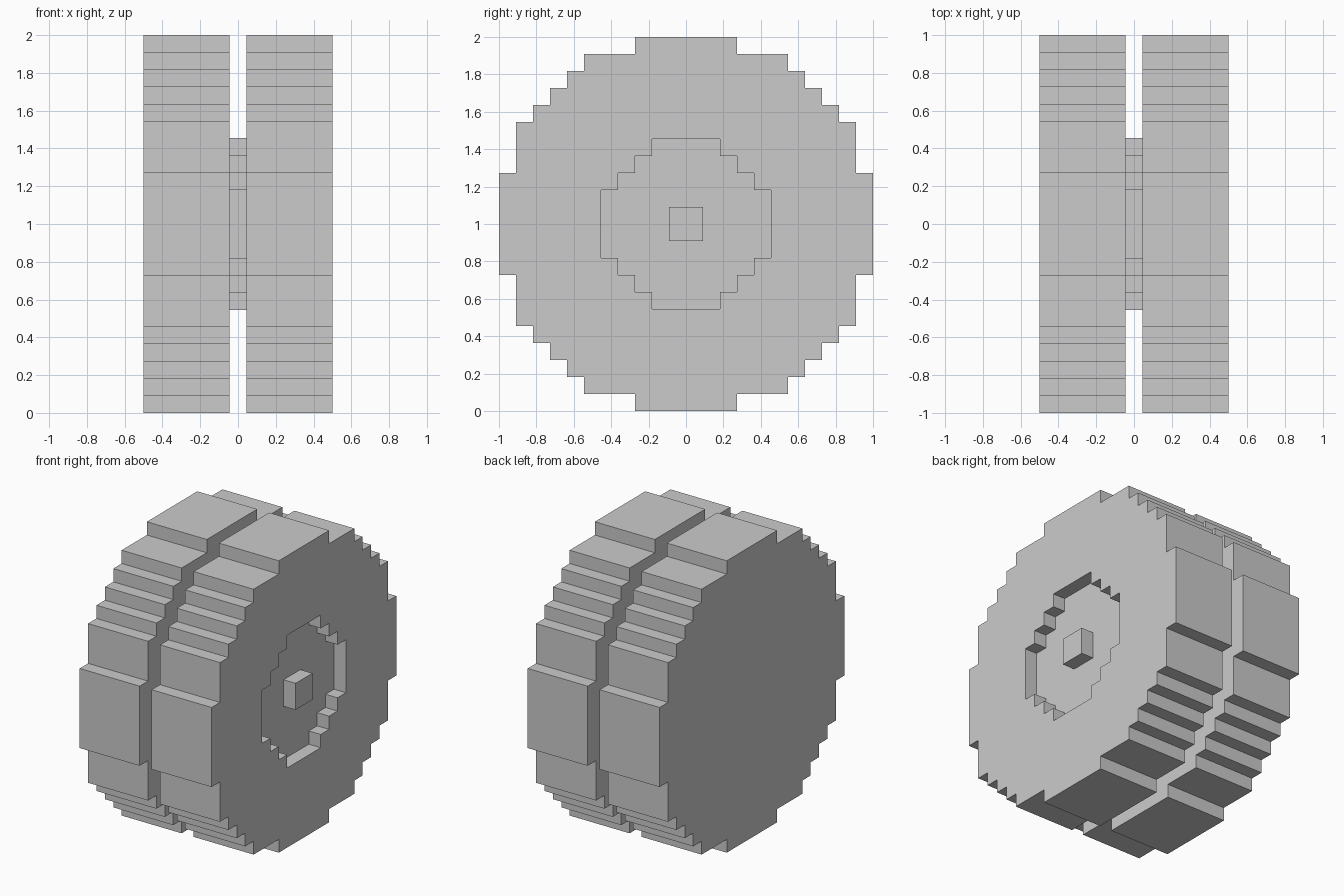
import bpy
import bmesh

cube = bpy.data.objects.get("Cube")
if cube:
    bpy.data.objects.remove(cube, do_unlink=True)

U = 1 / 11  # size of one block

grey = bpy.data.materials.new("plain grey")
grey.use_nodes = True
colour = (0.6, 0.6, 0.6, 1)
grey.diffuse_color = colour
grey.node_tree.nodes["Principled BSDF"].inputs["Base Color"].default_value = colour


def stepped_outline(steps):
    """Closed stepped outline from (half width, height) pairs, top step first."""
    quarter = []
    for i, (w, h) in enumerate(steps):
        if i:
            quarter.append((steps[i - 1][0], h))
        quarter.append((w, h))
    right = quarter + [(y, -z) for y, z in reversed(quarter)]
    return right + [(-y, z) for y, z in reversed(right)]


def extrude_part(name, steps, x0, x1):
    """Extrude a stepped outline along x, sizes in blocks."""
    bm = bmesh.new()
    face = bm.faces.new([bm.verts.new((x0 * U, y * U, z * U + 1))
                         for y, z in stepped_outline(steps)])
    top = bmesh.ops.extrude_face_region(bm, geom=[face], use_keep_orig=True)["geom"]
    bmesh.ops.translate(bm, vec=((x1 - x0) * U, 0, 0),
                        verts=[g for g in top if isinstance(g, bmesh.types.BMVert)])
    bmesh.ops.recalc_face_normals(bm, faces=bm.faces)
    mesh = bpy.data.meshes.new(name)
    bm.to_mesh(mesh)
    bm.free()
    mesh.materials.append(grey)
    obj = bpy.data.objects.new(name, mesh)
    bpy.context.collection.objects.link(obj)
    return obj


TREAD = [(3, 11), (6, 10), (7, 9), (8, 8), (9, 7), (10, 6), (11, 3)]
HUB = [(2, 5), (3, 4), (4, 3), (5, 2)]

# Two tyre halves joined by the axle disc
right_tyre = extrude_part("right_tyre", TREAD, -5.5, -0.5)
left_tyre = extrude_part("left_tyre", TREAD, 0.5, 5.5)
extrude_part("axle_disc", HUB, -0.5, 0.5)

# Hub recess cut into the outer face
cutter = extrude_part("recess_cutter", HUB, 4.5, 6.5)
cut = left_tyre.modifiers.new("recess", "BOOLEAN")
cut.operation = "DIFFERENCE"
cut.solver = "EXACT"
cut.object = cutter
bpy.context.view_layer.objects.active = left_tyre
bpy.ops.object.modifier_apply(modifier=cut.name)
bpy.data.objects.remove(cutter, do_unlink=True)

# Square peg in the middle of the recess
extrude_part("hub_peg", [(1, 1)], 4.5, 5.5)
